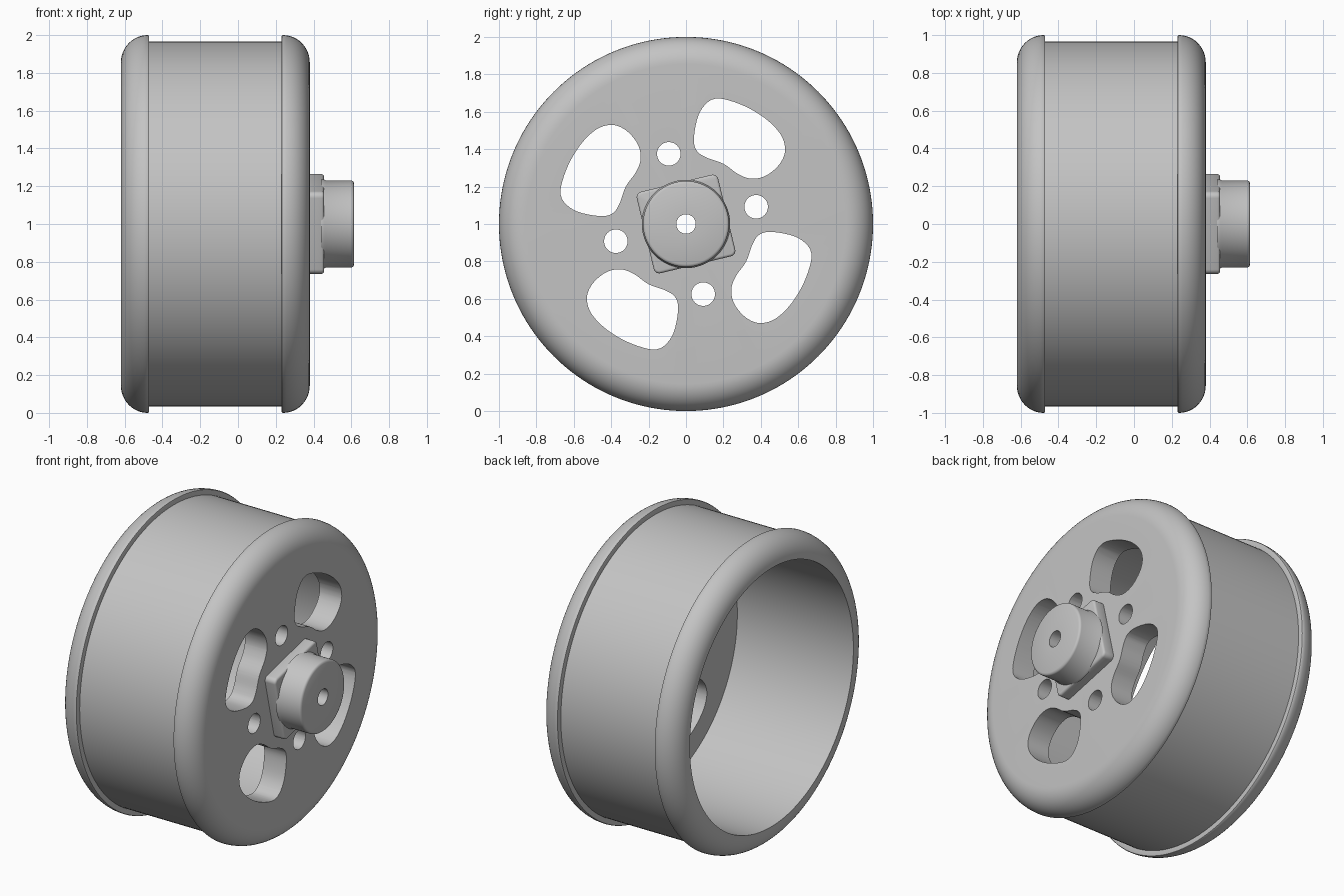
import bpy, bmesh
from math import sin, cos, pi, radians
from mathutils import Matrix, Vector

cube = bpy.data.objects.get("Cube")
if cube:
    bpy.data.objects.remove(cube, do_unlink=True)

CENTER = Vector((0, 0, 1))
TILT = radians(13.5)
FACE = 0.38      # outer face of the disc
BACK = 0.22      # inner face of the disc

metal = bpy.data.materials.new("grey metal")
GREY = (0.55, 0.55, 0.55, 1)
metal.use_nodes = True
metal.diffuse_color = GREY
metal.node_tree.nodes["Principled BSDF"].inputs["Base Color"].default_value = GREY


def make_object(name, bm):
    bmesh.ops.recalc_face_normals(bm, faces=bm.faces)
    mesh = bpy.data.meshes.new(name)
    bm.to_mesh(mesh)
    bm.free()
    mesh.materials.append(metal)
    ob = bpy.data.objects.new(name, mesh)
    ob.location = CENTER
    bpy.context.collection.objects.link(ob)
    return ob


def lathe(name, profile, steps=128, closed=False):
    """Spin (x, radius) points around the x axis."""
    bm = bmesh.new()
    verts = [bm.verts.new((x, 0, r)) for x, r in profile]
    edges = [bm.edges.new(p) for p in zip(verts, verts[1:])]
    if closed:
        edges.append(bm.edges.new((verts[-1], verts[0])))
    bmesh.ops.spin(bm, geom=verts + edges, cent=(0, 0, 0), axis=(1, 0, 0),
                   angle=2 * pi, steps=steps)
    bmesh.ops.remove_doubles(bm, verts=bm.verts, dist=0.0001)
    return make_object(name, bm)


def prism(bm, outline, x0, x1):
    """Extrude a (y, z) outline along x."""
    base = bm.faces.new([bm.verts.new((x0, y, z)) for y, z in outline])
    out = bmesh.ops.extrude_face_region(bm, geom=[base])["geom"]
    moved = [v for v in out if isinstance(v, bmesh.types.BMVert)]
    bmesh.ops.translate(bm, verts=moved, vec=(x1 - x0, 0, 0))


def circle(y, z, r, n=40):
    return [(y + r * cos(2 * pi * i / n), z + r * sin(2 * pi * i / n)) for i in range(n)]


def smooth_loop(pts, n=5):
    """Closed Catmull-Rom curve through the points."""
    out = []
    for i in range(len(pts)):
        a, b, c, d = (Vector(pts[(i + k) % len(pts)]) for k in (-1, 0, 1, 2))
        for j in range(n):
            t = j / n
            out.append(0.5 * (2 * b + (c - a) * t + (2 * a - 5 * b + 4 * c - d) * t * t
                              + (3 * b - a - 3 * c + d) * t ** 3))
    return out


def rotate(pts, angle):
    m = Matrix.Rotation(angle, 2)
    return [m @ Vector(p) for p in pts]


def activate(ob):
    bpy.ops.object.select_all(action='DESELECT')
    ob.select_set(True)
    bpy.context.view_layer.objects.active = ob


def cut(ob, cutter):
    mod = ob.modifiers.new("cut", 'BOOLEAN')
    mod.operation = 'DIFFERENCE'
    mod.solver = 'EXACT'
    mod.object = cutter
    activate(ob)
    bpy.ops.object.modifier_apply(modifier=mod.name)


def bevel(ob, width, segments, limit=30):
    mod = ob.modifiers.new("bevel", 'BEVEL')
    mod.width = width
    mod.segments = segments
    mod.angle_limit = radians(limit)
    activate(ob)
    bpy.ops.object.modifier_apply(modifier=mod.name)


# Rim: open at the left, closed by a disc at the right, rounded flanges
def flange(x_end, side):
    """Quarter round from the end face out to the lip, then down to the drum."""
    arc = [(x_end - side * 0.142 * (1 - cos(t)), 0.855 + 0.145 * sin(t))
           for t in (i * pi / 24 for i in range(13))]
    lip = x_end - side * 0.15
    return arc + [(lip + side * 0.002, 0.997), (lip, 0.99), (lip, 0.965)]


profile = ([(BACK, 0), (BACK, 0.845), (-0.62, 0.845)] + flange(-0.62, -1)
           + flange(FACE, 1)[::-1] + [(FACE, 0)])
rim = lathe("wheel_rim", profile, 160)

# Openings through the disc: four kidney windows, four bolt holes, one bore
kidney = [(0.155, 0.67), (0.29, 0.64), (0.42, 0.567), (0.505, 0.48), (0.53, 0.395),
          (0.50, 0.32), (0.43, 0.26), (0.353, 0.242), (0.28, 0.266), (0.20, 0.322),
          (0.11, 0.355), (0.055, 0.395), (0.043, 0.47), (0.075, 0.6)]
bm = bmesh.new()
window = smooth_loop(kidney)
for k in range(4):
    quarter = k * pi / 2
    prism(bm, rotate(window, quarter), 0.1, 0.5)
    prism(bm, rotate(circle(0.375, 0.092, 0.063), quarter), 0.1, 0.5)
prism(bm, circle(0, 0, 0.052), 0.1, 0.7)
cutter = make_object("opening_cutter", bm)
cutter.hide_render = True
cut(rim, cutter)

# Square hub plate, turned to line up with the bolt holes
bm = bmesh.new()
h = 0.224
prism(bm, rotate([(-h, -h), (h, -h), (h, h), (-h, h)], TILT), FACE - 0.01, 0.456)
corners = [e for e in bm.edges
           if abs(e.verts[0].co.x - e.verts[1].co.x) > 0.01]
bmesh.ops.bevel(bm, geom=corners, offset=0.03, segments=6, profile=0.5, affect='EDGES')
plate = make_object("hub_plate", bm)
bevel(plate, 0.014, 3)
cut(plate, cutter)
bpy.data.objects.remove(cutter, do_unlink=True)

# Round hub boss with a bore and softened rim
boss = lathe("hub_boss", [(0.44, 0.052), (0.44, 0.236), (0.456, 0.236), (0.466, 0.23),
                          (0.60, 0.23), (0.606, 0.2285), (0.6115, 0.224), (0.615, 0.215),
                          (0.615, 0.052)], 96, closed=True)

for ob in (rim, plate, boss):
    activate(ob)
    bpy.ops.object.shade_smooth_by_angle(angle=radians(35))
